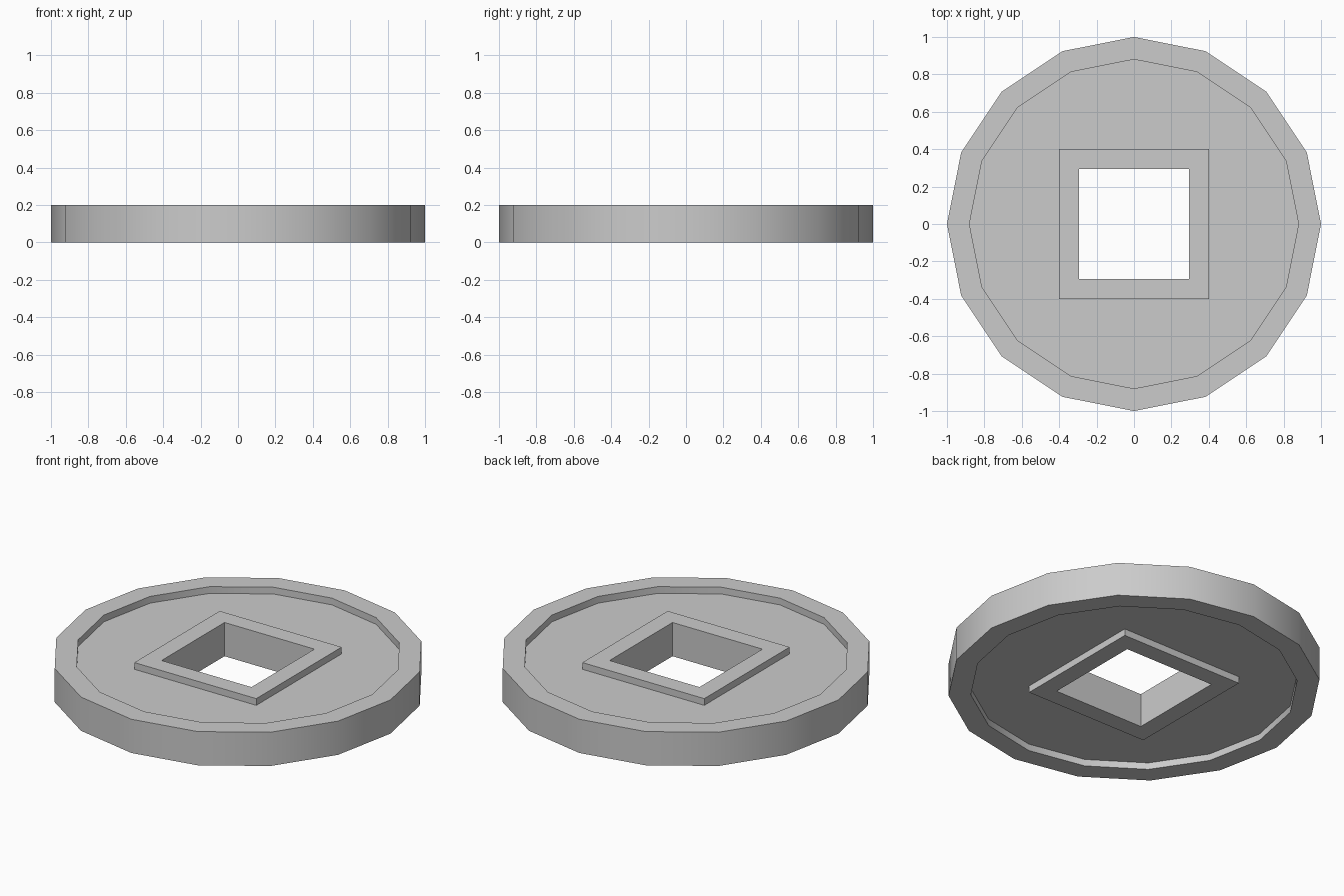
import bpy, bmesh, math

cube = bpy.data.objects.get("Cube")
if cube:
    bpy.data.objects.remove(cube, do_unlink=True)

SIDES = 16
THICK = 0.2       # full thickness at rim and hole border
RECESS = 0.04     # depth of the sunken field on both faces
RIM_OUT, RIM_IN = 1.0, 0.88
BORDER_OUT, BORDER_IN = 0.4, 0.295   # half widths of the square border


def round_ring(bm, radius, z):
    angles = [math.tau * i / SIDES for i in range(SIDES)]
    return [bm.verts.new((radius * math.cos(a), radius * math.sin(a), z)) for a in angles]


def square_ring(bm, half, z):
    ring = []
    for i in range(SIDES):
        a = math.tau * i / SIDES
        c, s = math.cos(a), math.sin(a)
        r = half / max(abs(c), abs(s))
        ring.append(bm.verts.new((r * c, r * s, z)))
    return ring


# Single grey metal
metal = bpy.data.materials.new("grey metal")
metal.use_nodes = True
colour = (0.6, 0.6, 0.6, 1.0)
metal.diffuse_color = colour
metal.node_tree.nodes["Principled BSDF"].inputs["Base Color"].default_value = colour

# Cross-section of one face, from outer rim to the edge of the hole
section = [
    (round_ring, RIM_OUT, 0),
    (round_ring, RIM_IN, 0),
    (round_ring, RIM_IN, RECESS),
    (square_ring, BORDER_OUT, RECESS),
    (square_ring, BORDER_OUT, 0),
    (square_ring, BORDER_IN, 0),
]

# Loft the top section inward, then the bottom section outward, and close it
bm = bmesh.new()
rings = [make(bm, size, THICK - depth) for make, size, depth in section]
rings += [make(bm, size, depth) for make, size, depth in reversed(section)]
for k, ring in enumerate(rings):
    following = rings[(k + 1) % len(rings)]
    for i in range(SIDES):
        j = (i + 1) % SIDES
        bm.faces.new((ring[i], ring[j], following[j], following[i]))
bmesh.ops.recalc_face_normals(bm, faces=bm.faces)

mesh = bpy.data.meshes.new("coin")
bm.to_mesh(mesh)
bm.free()
mesh.materials.append(metal)
coin = bpy.data.objects.new("coin", mesh)
bpy.context.collection.objects.link(coin)

# Smooth round walls, crisp rims and corners
bpy.ops.object.select_all(action="DESELECT")
coin.select_set(True)
bpy.context.view_layer.objects.active = coin
bpy.ops.object.shade_smooth_by_angle(angle=math.radians(30))
